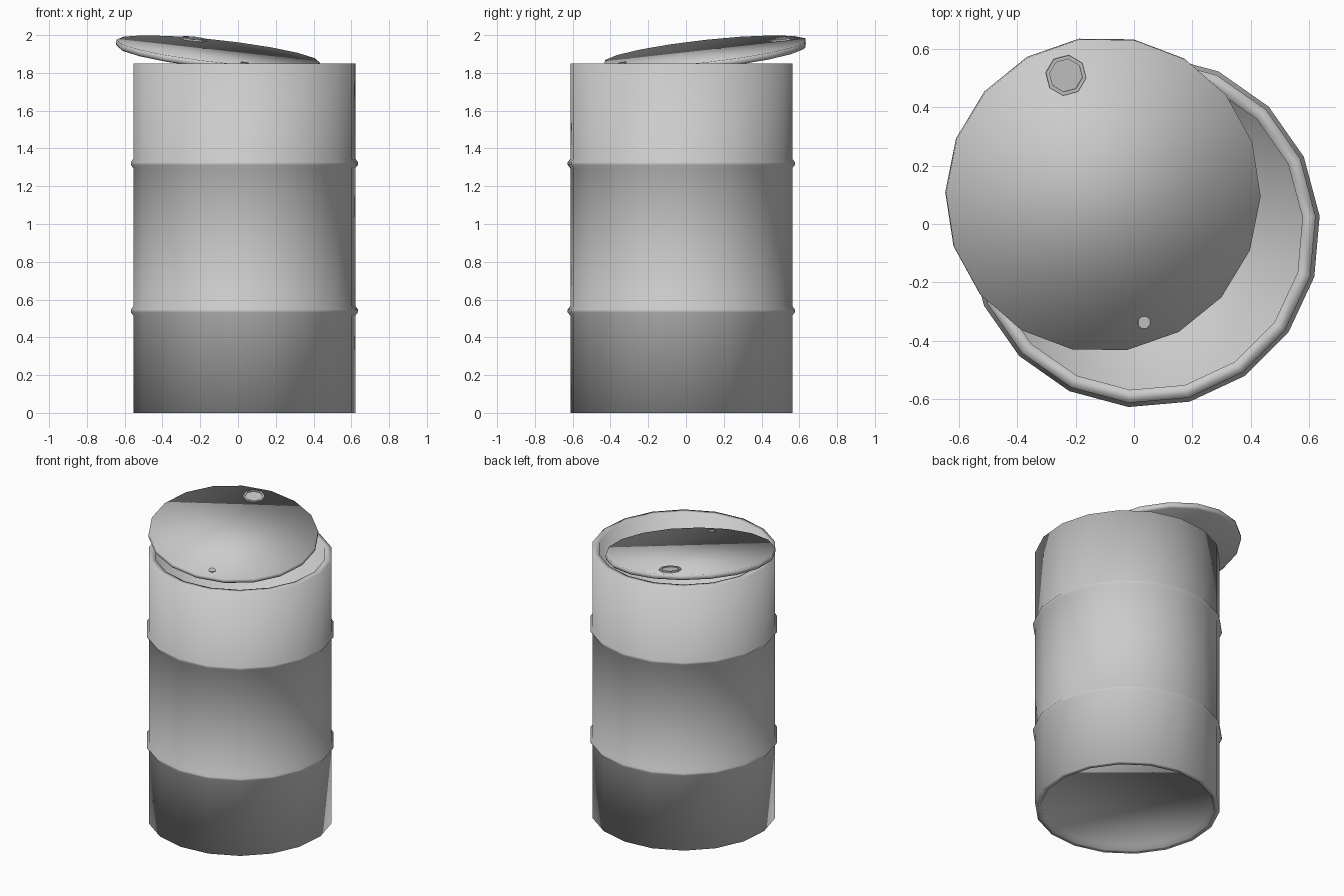
import bpy, bmesh, math
from mathutils import Matrix, Vector

if "Cube" in bpy.data.objects:
    bpy.data.objects.remove(bpy.data.objects["Cube"])


def lathe(name, profile, sides, phase, matrix, smooth=True):
    """Revolve (radius, z) points about z; both ends are capped with flat discs."""
    bm = bmesh.new()
    rings = []
    for r, z in profile:
        rings.append([bm.verts.new((r * math.cos(phase + i * math.tau / sides),
                                    r * math.sin(phase + i * math.tau / sides), z))
                      for i in range(sides)])
    for a, b in zip(rings, rings[1:]):
        for i in range(sides):
            j = (i + 1) % sides
            bm.faces.new((a[i], a[j], b[j], b[i]))
    bm.faces.new(list(reversed(rings[0])))
    bm.faces.new(rings[-1])
    bmesh.ops.recalc_face_normals(bm, faces=bm.faces[:])
    for f in bm.faces:
        f.smooth = smooth
    mesh = bpy.data.meshes.new(name)
    bm.to_mesh(mesh)
    bm.free()
    ob = bpy.data.objects.new(name, mesh)
    bpy.context.collection.objects.link(ob)
    ob.matrix_world = matrix
    return ob


R, INNER, TOP = 0.59, 0.545, 1.85

# barrel body: recessed base, two rolling hoops, open rim, inner wall, floor
profile = [(INNER, 0.03), (INNER + 0.01, 0), (R, 0)]
for z in (0.54, 1.32):
    profile += [(R, z - 0.025), (R + 0.014, z - 0.007), (R + 0.014, z + 0.007), (R, z + 0.025)]
profile += [(R, TOP), (INNER, TOP), (INNER, 0.05)]
lathe("barrel_body", profile, 18, math.radians(5), Matrix.Translation((0.034, -0.025, 0)))

# loose lid, tilted down towards the front right
lid_frame = (Matrix.Translation((-0.105, 0.1, 1.915))
             @ Matrix.Rotation(math.radians(8.9), 4, Vector((1, 1, 0)).normalized()))
lid = [(0.53, -0.036), (0.542, -0.026), (0.542, 0)]
lathe("lid", lid, 18, math.radians(-1), lid_frame)

# large filler cap with a raised ring, and small vent plug
cap = [(0.07, -0.01), (0.07, 0.01), (0.057, 0.01), (0.057, 0.004)]
lathe("filler_cap", cap, 8, math.radians(37), lid_frame @ Matrix.Translation((-0.132, 0.413, 0)), False)
plug = [(0.022, -0.01), (0.022, 0.005)]
lathe("vent_plug", plug, 8, math.radians(22), lid_frame @ Matrix.Translation((0.143, -0.44, 0)), False)
